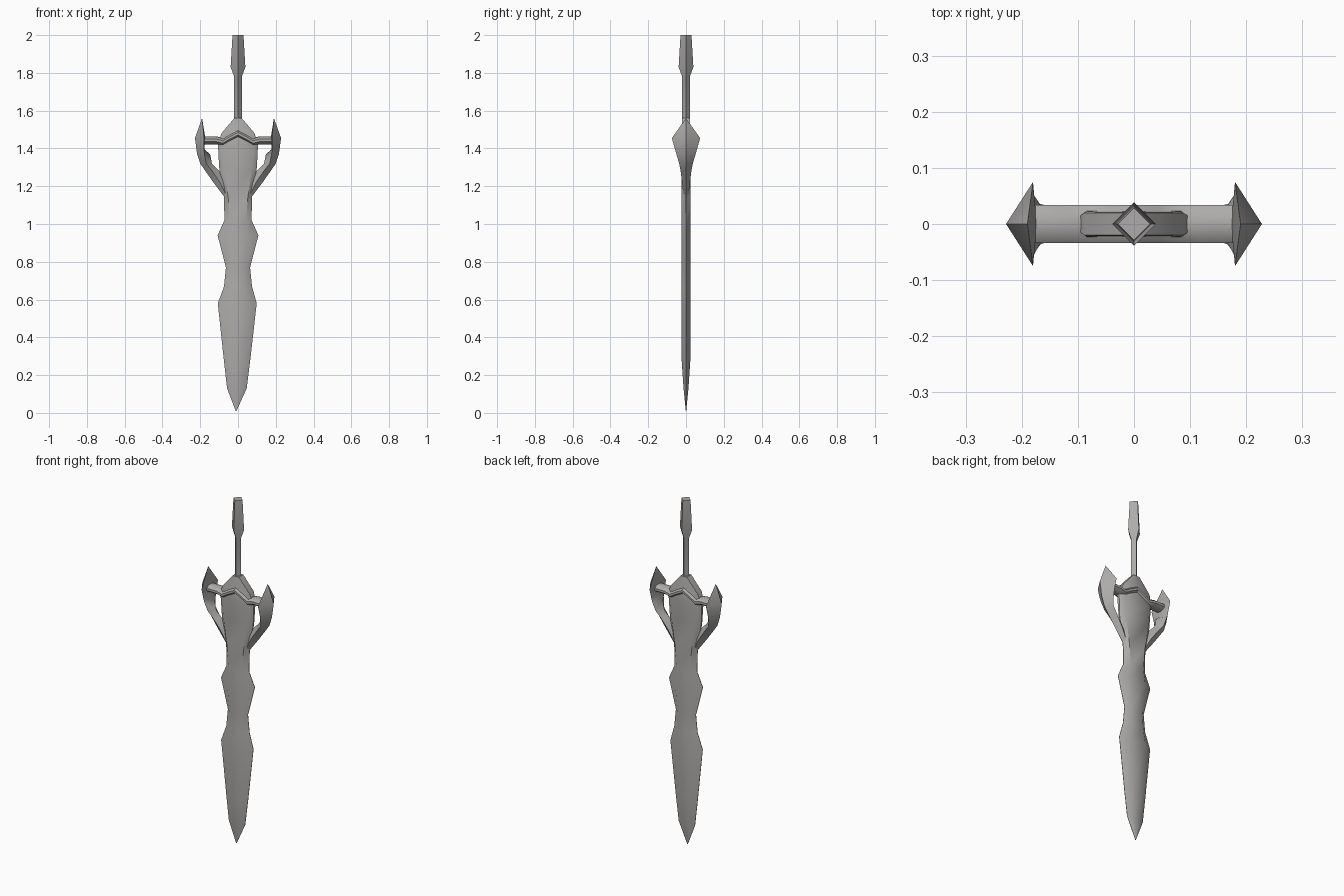
import bpy, bmesh, math

if "Cube" in bpy.data.objects:
    bpy.data.objects.remove(bpy.data.objects["Cube"], do_unlink=True)

steel = bpy.data.materials.new("warm_grey_steel")
steel.use_nodes = True
GREY = (0.42, 0.41, 0.405, 1)
steel.diffuse_color = GREY
steel.node_tree.nodes["Principled BSDF"].inputs["Base Color"].default_value = GREY


def loft(name, rings, angle=40):
    """Skin a list of equal-length point rings, cap both ends, smooth by angle."""
    bm = bmesh.new()
    rows = [[bm.verts.new(p) for p in ring] for ring in rings]
    n = len(rows[0])
    for a, b in zip(rows, rows[1:]):
        for i in range(n):
            j = (i + 1) % n
            bm.faces.new((a[i], a[j], b[j], b[i]))
    bm.faces.new(rows[0])
    bm.faces.new(rows[-1])
    bmesh.ops.remove_doubles(bm, verts=bm.verts, dist=0.0005)
    bmesh.ops.recalc_face_normals(bm, faces=bm.faces)
    mesh = bpy.data.meshes.new(name)
    bm.to_mesh(mesh)
    bm.free()
    ob = bpy.data.objects.new(name, mesh)
    bpy.context.collection.objects.link(ob)
    mesh.materials.append(steel)
    bpy.ops.object.select_all(action="DESELECT")
    bpy.context.view_layer.objects.active = ob
    ob.select_set(True)
    bpy.ops.object.shade_smooth_by_angle(angle=math.radians(angle))
    return ob


def blade_ring(z, w, flat, t, edge, cx=0):
    """Bevelled section: half width, flat fraction, half thickness, half edge thickness."""
    f = w * flat
    half = [(w, edge), (f, t), (-f, t), (-w, edge)]
    return [(cx + x, y, z) for x, y in half] + [(cx - x, -y, z) for x, y in half]


# Blade with two waisted bulges, closing in shoulders below the grip
blade = [
    (0.01, 0.002, 0.5, 0.001, 0.0005, -0.01),
    (0.13, 0.052, 0.5, 0.013, 0.001, -0.006),
    (0.28, 0.070, 0.5, 0.023, 0.001, -0.005),
    (0.58, 0.103, 0.5, 0.025, 0.001, -0.004),
    (0.67, 0.074, 0.55, 0.025, 0.001),
    (0.77, 0.064, 0.55, 0.025, 0.001),
    (0.94, 0.108, 0.5, 0.025, 0.001),
    (1.02, 0.072, 0.6, 0.025, 0.001),
    (1.14, 0.074, 0.7, 0.025, 0.002),
    (1.30, 0.100, 0.75, 0.025, 0.004),
    (1.42, 0.106, 0.8, 0.024, 0.008),
    (1.48, 0.088, 0.95, 0.022, 0.02),
    (1.56, 0.020, 0.95, 0.021, 0.02),
]
loft("blade", [blade_ring(*row) for row in blade])

# Diamond-section grip and flared pommel
grip = [(1.53, 0.020), (1.78, 0.020), (1.83, 0.039), (2.0, 0.029)]
loft("grip_and_pommel",
     [[(r, 0, z), (0, r, z), (-r, 0, z), (0, -r, z)] for z, r in grip])

# Crossbar: rounded bar following a path with a raised centre peak
path = [(0.185, 1.443), (0.115, 1.443), (0.08, 1.434), (0.045, 1.455)]
path = [(-x, z) for x, z in path] + [(0, 1.478)] + [(x, z) for x, z in reversed(path)]
angles = [math.tau * (i + 0.5) / 10 for i in range(10)]
loft("crossbar",
     [[(x, 0.036 * math.cos(a), z + 0.021 * math.sin(a)) for a in angles]
      for x, z in path])

# Guard arms: height, outer x, side-corner x, inner x, half depth
arm = [
    (1.14, 0.070, 0.055, 0.040, 0.012),
    (1.22, 0.130, 0.095, 0.060, 0.021),
    (1.285, 0.176, 0.140, 0.103, 0.029),
    (1.32, 0.200, 0.168, 0.138, 0.036),
    (1.37, 0.216, 0.178, 0.148, 0.051),
    (1.395, 0.220, 0.180, 0.178, 0.058),
    (1.455, 0.228, 0.180, 0.173, 0.075),
    (1.56, 0.190, 0.190, 0.190, 0.0),
]
for side, label in ((1, "left"), (-1, "right")):
    loft(label + "_guard_arm",
         [[(side * o, 0, z), (side * m, d, z), (side * i, 0, z), (side * m, -d, z)]
          for z, o, m, i, d in arm], 50)
